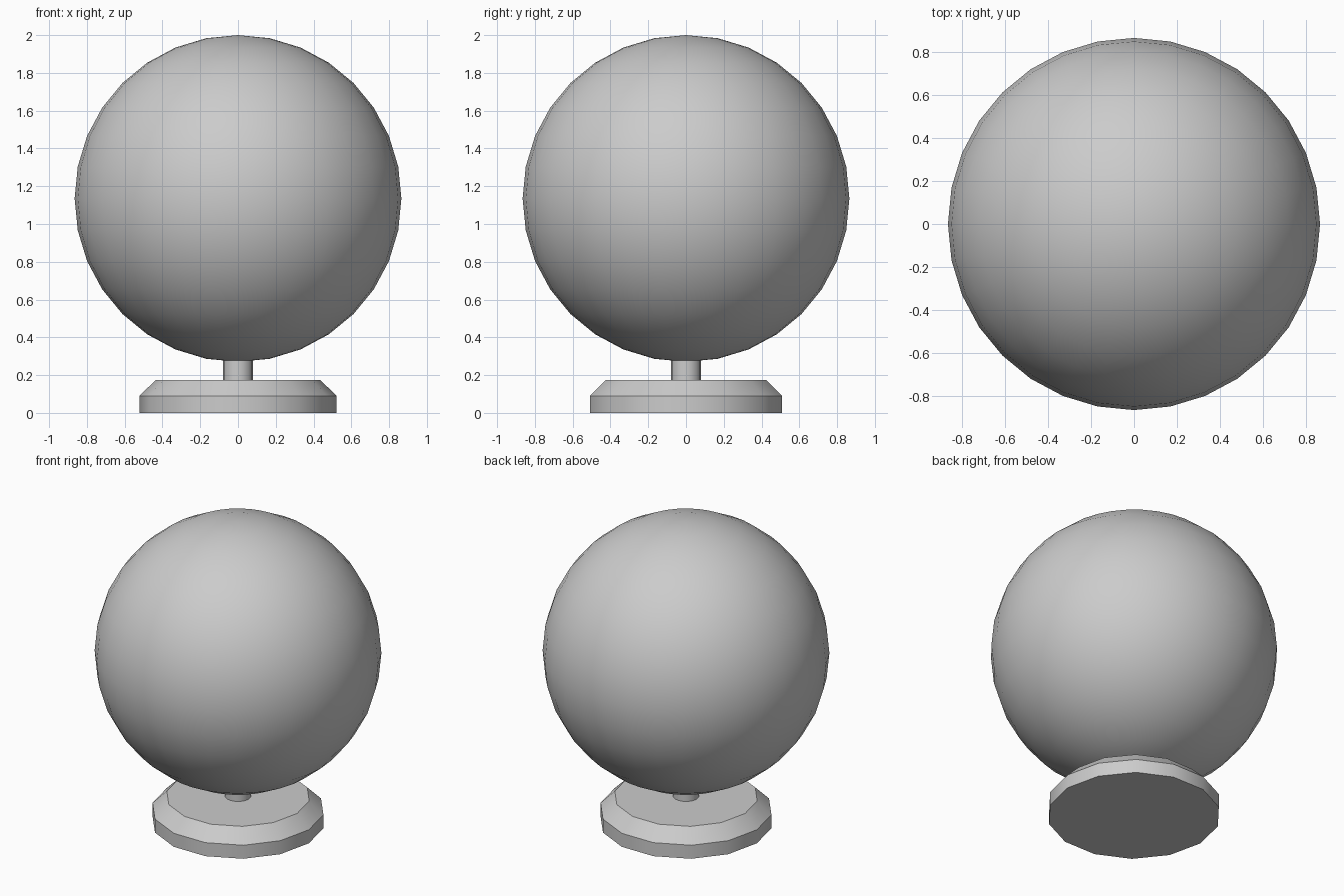
import bpy, bmesh
from math import cos, sin, pi, radians

if "Cube" in bpy.data.objects:
    bpy.data.objects.remove(bpy.data.objects["Cube"])


def finish(name, bm):
    bmesh.ops.recalc_face_normals(bm, faces=bm.faces)
    mesh = bpy.data.meshes.new(name)
    bm.to_mesh(mesh)
    bm.free()
    obj = bpy.data.objects.new(name, mesh)
    bpy.context.collection.objects.link(obj)
    bpy.ops.object.select_all(action='DESELECT')
    obj.select_set(True)
    bpy.context.view_layer.objects.active = obj
    bpy.ops.object.shade_smooth_by_angle(angle=radians(30))
    return obj


def turned(name, profile, sides):
    """Capped solid of revolution from (radius, z) points, first corner on +x."""
    bm = bmesh.new()
    rings = [[bm.verts.new((r * cos(2 * pi * i / sides), r * sin(2 * pi * i / sides), z))
              for i in range(sides)] for r, z in profile]
    for low, high in zip(rings, rings[1:]):
        for i in range(sides):
            j = (i + 1) % sides
            bm.faces.new((low[i], low[j], high[j], high[i]))
    bm.faces.new(rings[0])
    bm.faces.new(rings[-1])
    return finish(name, bm)


# Base disc with a chamfered top
turned("base", [(0.522, 0), (0.522, 0.09), (0.435, 0.175)], 14)

# Short stem between base and ball
turned("stem", [(0.079, 0.17), (0.079, 0.30)], 16)

# Large ball
bm = bmesh.new()
bmesh.ops.create_uvsphere(bm, u_segments=32, v_segments=16, radius=0.865)
bmesh.ops.translate(bm, verts=bm.verts, vec=(0, 0, 1.135))
finish("ball", bm)
